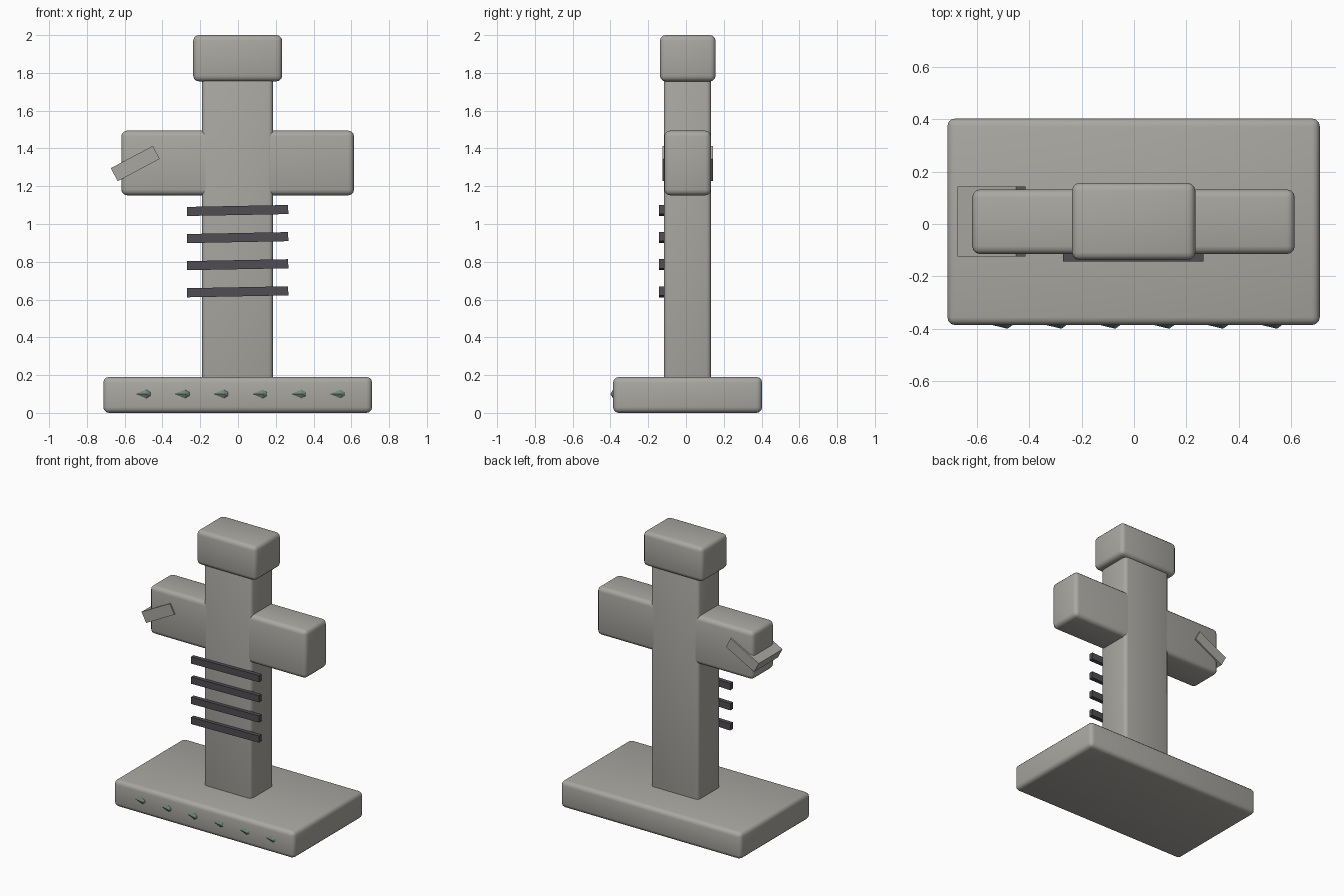
import bpy, bmesh, math

if "Cube" in bpy.data.objects:
    bpy.data.objects.remove(bpy.data.objects["Cube"])


def material(name, rgb):
    m = bpy.data.materials.new(name)
    m.diffuse_color = (*rgb, 1)
    m.use_nodes = True
    m.node_tree.nodes["Principled BSDF"].inputs["Base Color"].default_value = m.diffuse_color
    return m


stone = material("grey stone", (0.40, 0.39, 0.36))
iron = material("dark iron", (0.08, 0.075, 0.085))
jade = material("dull green", (0.16, 0.235, 0.195))


def block(name, x, y, z, mat, bevel=0.0, tilt=0.0):
    """Box from (min, max) ranges, optionally rounded and tilted about y."""
    bpy.ops.mesh.primitive_cube_add(
        size=1, location=(sum(x) / 2, sum(y) / 2, sum(z) / 2))
    ob = bpy.context.object
    ob.name = name
    ob.scale = (x[1] - x[0], y[1] - y[0], z[1] - z[0])
    bpy.ops.object.transform_apply(location=False, rotation=False, scale=True)
    ob.rotation_euler.y = tilt
    ob.data.materials.append(mat)
    if bevel:
        mod = ob.modifiers.new("rounding", 'BEVEL')
        mod.width = bevel
        mod.segments = 3
        bpy.ops.object.modifier_apply(modifier=mod.name)
        bpy.ops.object.shade_smooth_by_angle(angle=math.radians(40))
    return ob


# Stone body
block("base", (-0.713, 0.71), (-0.386, 0.403), (0, 0.19), stone, 0.03)
block("column", (-0.19, 0.186), (-0.117, 0.133), (0.10, 1.85), stone, 0.025)
block("cross_arm", (-0.618, 0.614), (-0.115, 0.132), (1.152, 1.494), stone, 0.03)
block("head", (-0.237, 0.234), (-0.138, 0.157), (1.755, 2.0), stone, 0.03)

# Slanted slab through the left end of the arm
block("arm_slab", (-0.670, -0.418), (-0.124, 0.143), (1.281, 1.359), stone,
      tilt=math.radians(-28))

# Slightly tilted iron bars across the front of the column
for i in range(4):
    z = 0.641 + i * 0.1435
    block(f"bar_{i + 1}", (-0.27, 0.266), (-0.143, -0.113), (z - 0.024, z + 0.024),
          iron, tilt=-0.019)

# Row of faceted studs on the front of the base
outline = [(-0.05, 0), (0.02, -0.03), (0.05, -0.012), (0.05, 0.012), (0.02, 0.03)]
for i in range(6):
    bm = bmesh.new()
    ring = [bm.verts.new((px, 0.004, pz)) for px, pz in outline]
    tip = bm.verts.new((0.025, -0.014, 0))
    bm.faces.new(ring[::-1])
    for a, b in zip(ring, ring[1:] + ring[:1]):
        bm.faces.new((a, b, tip))
    bmesh.ops.recalc_face_normals(bm, faces=bm.faces)
    me = bpy.data.meshes.new("stud")
    bm.to_mesh(me)
    bm.free()
    me.materials.append(jade)
    ob = bpy.data.objects.new(f"stud_{i + 1}", me)
    ob.location = (-0.508 + i * 0.2058, -0.386, 0.10)
    bpy.context.collection.objects.link(ob)
